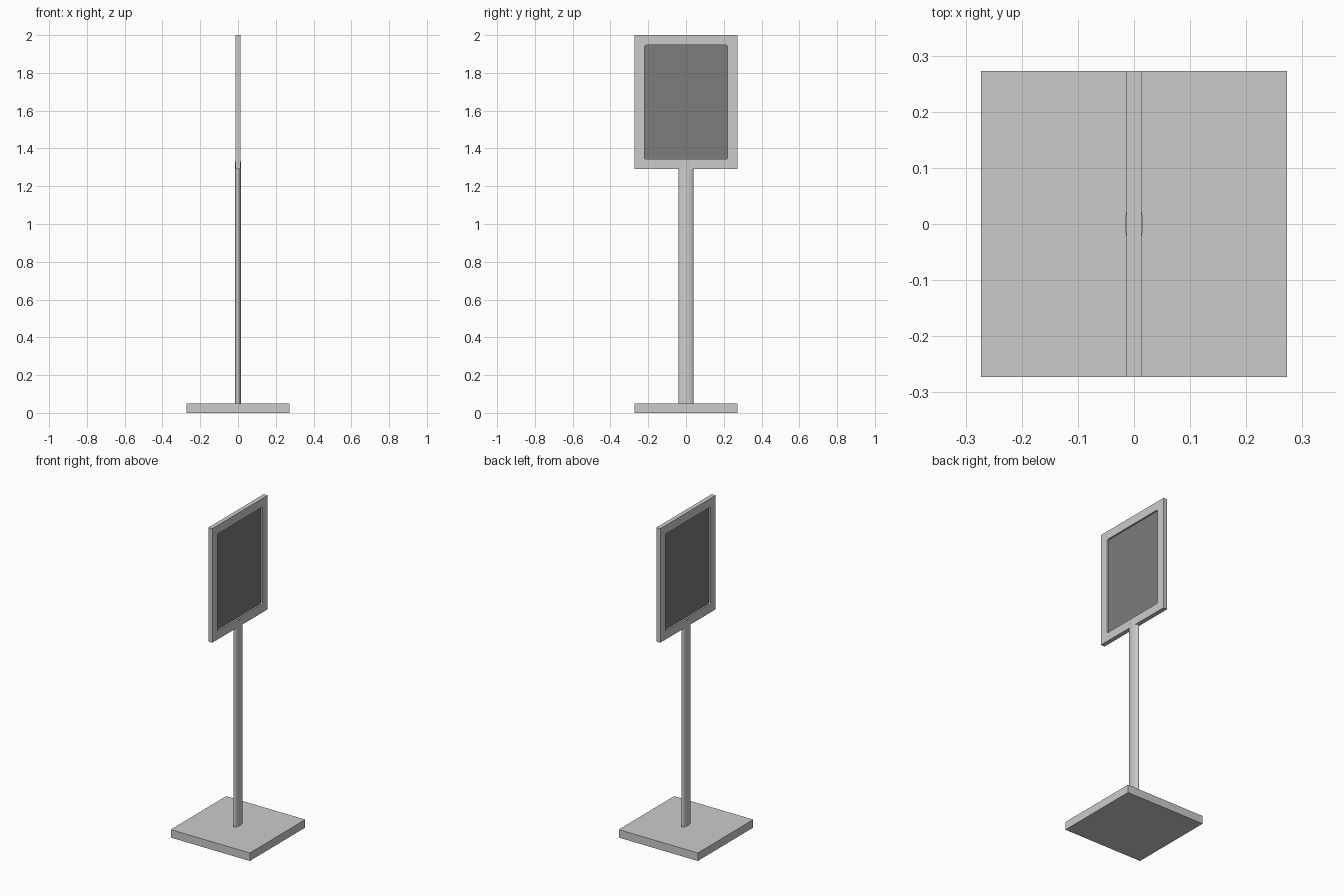
import bpy
import bmesh
import math

cube = bpy.data.objects.get("Cube")
if cube:
    bpy.data.objects.remove(cube, do_unlink=True)


def material(name, value):
    m = bpy.data.materials.new(name)
    m.use_nodes = True
    colour = (value, value, value, 1)
    m.diffuse_color = colour
    m.node_tree.nodes["Principled BSDF"].inputs["Base Color"].default_value = colour
    return m


light_grey = material("light grey", 0.6)
dark_grey = material("dark grey", 0.2)


def add_object(name, bm, mat):
    bmesh.ops.recalc_face_normals(bm, faces=bm.faces)
    mesh = bpy.data.meshes.new(name)
    bm.to_mesh(mesh)
    bm.free()
    mesh.materials.append(mat)
    obj = bpy.data.objects.new(name, mesh)
    bpy.context.collection.objects.link(obj)
    return obj


def box(name, size, z, mat):
    bm = bmesh.new()
    bmesh.ops.create_cube(bm, size=1)
    bmesh.ops.scale(bm, vec=size, verts=bm.verts)
    bmesh.ops.translate(bm, vec=(0, 0, z), verts=bm.verts)
    return add_object(name, bm, mat)


def rounded_outline(half_w, low, high, radius, steps=4):
    """Points (y, z) of a rounded rectangle, counter-clockwise."""
    centres = [(half_w - radius, high - radius), (radius - half_w, high - radius),
               (radius - half_w, low + radius), (half_w - radius, low + radius)]
    points = []
    for corner, (y, z) in enumerate(centres):
        for s in range(steps + 1):
            a = math.pi / 2 * (corner + s / steps)
            points.append((y + radius * math.cos(a), z + radius * math.sin(a)))
    return points


# Square floor plate
box("base_plate", (0.545, 0.545, 0.05), 0.025, light_grey)

# Oval post, running a little way up into the frame
bm = bmesh.new()
bmesh.ops.create_cone(bm, cap_ends=True, segments=48, radius1=1, radius2=1, depth=1)
bmesh.ops.scale(bm, vec=(0.016, 0.04, 1.28), verts=bm.verts)
bmesh.ops.translate(bm, vec=(0, 0, 0.69), verts=bm.verts)
post = add_object("post", bm, light_grey)
bpy.context.view_layer.objects.active = post
post.select_set(True)
bpy.ops.object.shade_smooth_by_angle(angle=math.radians(40))
post.select_set(False)

# Frame: outer rectangle bridged to a softly rounded opening, both sides
low, high, half_w, half_t = 1.29, 2.0, 0.2725, 0.0135
outer = [(half_w, high), (-half_w, high), (-half_w, low), (half_w, low)]
inner = rounded_outline(0.22, 1.343, 1.947, 0.008)
per_corner = len(inner) // 4
bm = bmesh.new()
rings = []
for x in (-half_t, half_t):
    out = [bm.verts.new((x, y, z)) for y, z in outer]
    inn = [bm.verts.new((x, y, z)) for y, z in inner]
    rings.append((out, inn))
    for c in range(4):
        arc = inn[c * per_corner:(c + 1) * per_corner]
        for a, b in zip(arc, arc[1:]):
            bm.faces.new((out[c], a, b))
        following = inn[((c + 1) % 4) * per_corner]
        bm.faces.new((out[c], arc[-1], following, out[(c + 1) % 4]))
for back, front in zip(*rings):
    for i in range(len(back)):
        j = (i + 1) % len(back)
        bm.faces.new((back[i], back[j], front[j], front[i]))
add_object("sign_frame", bm, light_grey)

# Recessed dark panel seen from both sides
box("sign_panel", (0.007, 0.442, 0.606), 1.645, dark_grey)
